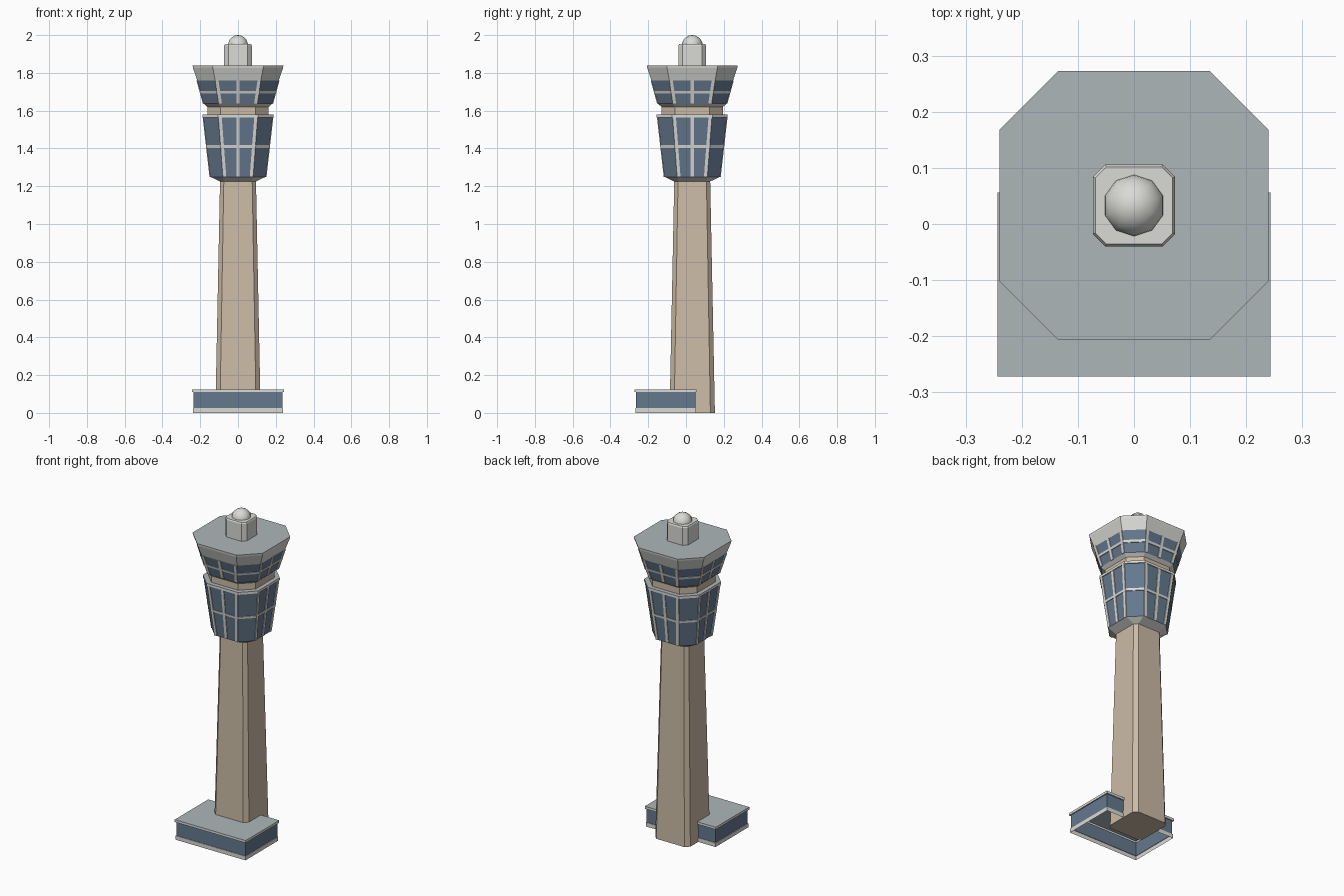
import bpy
import bmesh
from math import pi
from mathutils import Matrix, Vector

cube = bpy.data.objects.get("Cube")
if cube:
    bpy.data.objects.remove(cube)


def material(name, rgb):
    m = bpy.data.materials.new(name)
    m.use_nodes = True
    m.diffuse_color = (*rgb, 1)
    bsdf = next(n for n in m.node_tree.nodes if n.type == "BSDF_PRINCIPLED")
    bsdf.inputs["Base Color"].default_value = (*rgb, 1)
    bsdf.inputs["Roughness"].default_value = 0.8
    return m


TAN, GLASS, WHITE, ROOF = range(4)
MATS = [
    material("tan concrete", (0.60, 0.50, 0.38)),
    material("blue glass", (0.13, 0.19, 0.27)),
    material("off white trim", (0.70, 0.70, 0.67)),
    material("grey roof", (0.42, 0.47, 0.48)),
]
TOWER_Y = 0.033


def finish(name, bm, y=TOWER_Y):
    bmesh.ops.recalc_face_normals(bm, faces=bm.faces)
    mesh = bpy.data.meshes.new(name)
    bm.to_mesh(mesh)
    bm.free()
    for m in MATS:
        mesh.materials.append(m)
    obj = bpy.data.objects.new(name, mesh)
    obj.location.y = y
    bpy.context.collection.objects.link(obj)
    return obj


def outline(half, flat):
    """Square with chamfered corners; flat is half the straight side."""
    return [p for a, b in ((1, 1), (-1, 1), (-1, -1), (1, -1))
            for p in ([(a * half, b * flat), (a * flat, b * half)] if a * b > 0
                      else [(a * flat, b * half), (a * half, b * flat)])]


def skin(bm, rings, bands, bottom=None, top=None):
    """Join stacked outlines; each band of faces has its own material."""
    loops = [[bm.verts.new((x, y, z)) for x, y in pts] for z, pts in rings]
    for low, high, mat in zip(loops, loops[1:], bands):
        for i in range(len(low)):
            j = (i + 1) % len(low)
            bm.faces.new((low[i], low[j], high[j], high[i])).material_index = mat
    for loop, mat in ((loops[0], bottom), (loops[-1], top)):
        if mat is not None:
            bm.faces.new(loop).material_index = mat


def tower_part(name, sections, bands, bottom, top):
    bm = bmesh.new()
    skin(bm, [(z, outline(h, f)) for z, h, f in sections], bands, bottom, top)
    return finish(name, bm)


def window_bars(name, low, high, rail_z, width=0.009, depth=0.004):
    """Upright bars on the four main faces and one rail all round."""
    bm = bmesh.new()
    (z0, h0, f0), (z1, h1, f1) = low, high
    for turn in range(4):
        rot = Matrix.Rotation(turn * pi / 2, 3, "Z")
        for side in (-1, 0, 1):
            rings = []
            for z, h, f in (low, high):
                x = side * (f - width)
                pts = [(x - width, -h + depth), (x + width, -h + depth),
                       (x + width, -h - depth), (x - width, -h - depth)]
                rings.append((z, [(rot @ Vector((*p, 0))).to_2d() for p in pts]))
            skin(bm, rings, [WHITE], WHITE, WHITE)
    rings = []
    for z, out in ((-1, -depth), (-1, depth), (1, depth), (1, -depth)):
        z = rail_z + z * 0.007
        t = (z - z0) / (z1 - z0)
        rings.append((z, outline(h0 + (h1 - h0) * t + out,
                                 f0 + (f1 - f0) * t + out * 0.4)))
    skin(bm, rings, [WHITE] * 3)
    finish(name, bm)


# Tapered shaft
tower_part("shaft", [(0, 0.12, 0.096), (1.235, 0.095, 0.075)], [TAN], TAN, TAN)

# Lower cab: flared underside, tall glass, pale rim
tower_part("lower_cab",
           [(1.225, 0.095, 0.075), (1.25, 0.147, 0.08), (1.565, 0.183, 0.104),
            (1.565, 0.188, 0.107), (1.58, 0.188, 0.107)],
           [WHITE, GLASS, WHITE, WHITE], WHITE, ROOF)
window_bars("lower_cab_bars", (1.25, 0.147, 0.08), (1.565, 0.183, 0.104), 1.41)

# Neck between the cabs
tower_part("neck", [(1.575, 0.162, 0.092), (1.63, 0.162, 0.092)], [TAN], TAN, TAN)

# Upper cab: glass, sloping fascia, flat roof
tower_part("upper_cab",
           [(1.62, 0.162, 0.092), (1.637, 0.182, 0.103), (1.76, 0.216, 0.121),
            (1.825, 0.238, 0.133), (1.838, 0.24, 0.135)],
           [WHITE, GLASS, WHITE, WHITE], WHITE, ROOF)
window_bars("upper_cab_bars", (1.637, 0.182, 0.103), (1.76, 0.216, 0.121), 1.698)

# Rooftop housing
tower_part("roof_housing",
           [(1.83, 0.073, 0.051), (1.944, 0.073, 0.051), (1.952, 0.069, 0.049)],
           [WHITE, WHITE], WHITE, WHITE)

# Radar dome
bm = bmesh.new()
bmesh.ops.create_uvsphere(bm, u_segments=10, v_segments=10, radius=0.056,
                          matrix=Matrix.Translation((0, 0, 1.944)))
for f in bm.faces:
    f.material_index = WHITE
    f.smooth = True
finish("radar_dome", bm)


# Entrance building, open underneath
def rectangle(grow):
    x, front, back = 0.236 + grow, -0.265 - grow, 0.049 + grow
    return [(-x, front), (x, front), (x, back), (-x, back)]


bm = bmesh.new()
skin(bm, [(z, rectangle(g)) for z, g in
          ((0, 0.003), (0.025, 0.003), (0.025, 0), (0.11, 0),
           (0.11, 0.007), (0.125, 0.007))],
     [WHITE, WHITE, GLASS, WHITE, WHITE], top=ROOF)
finish("entrance_building", bm, 0)
